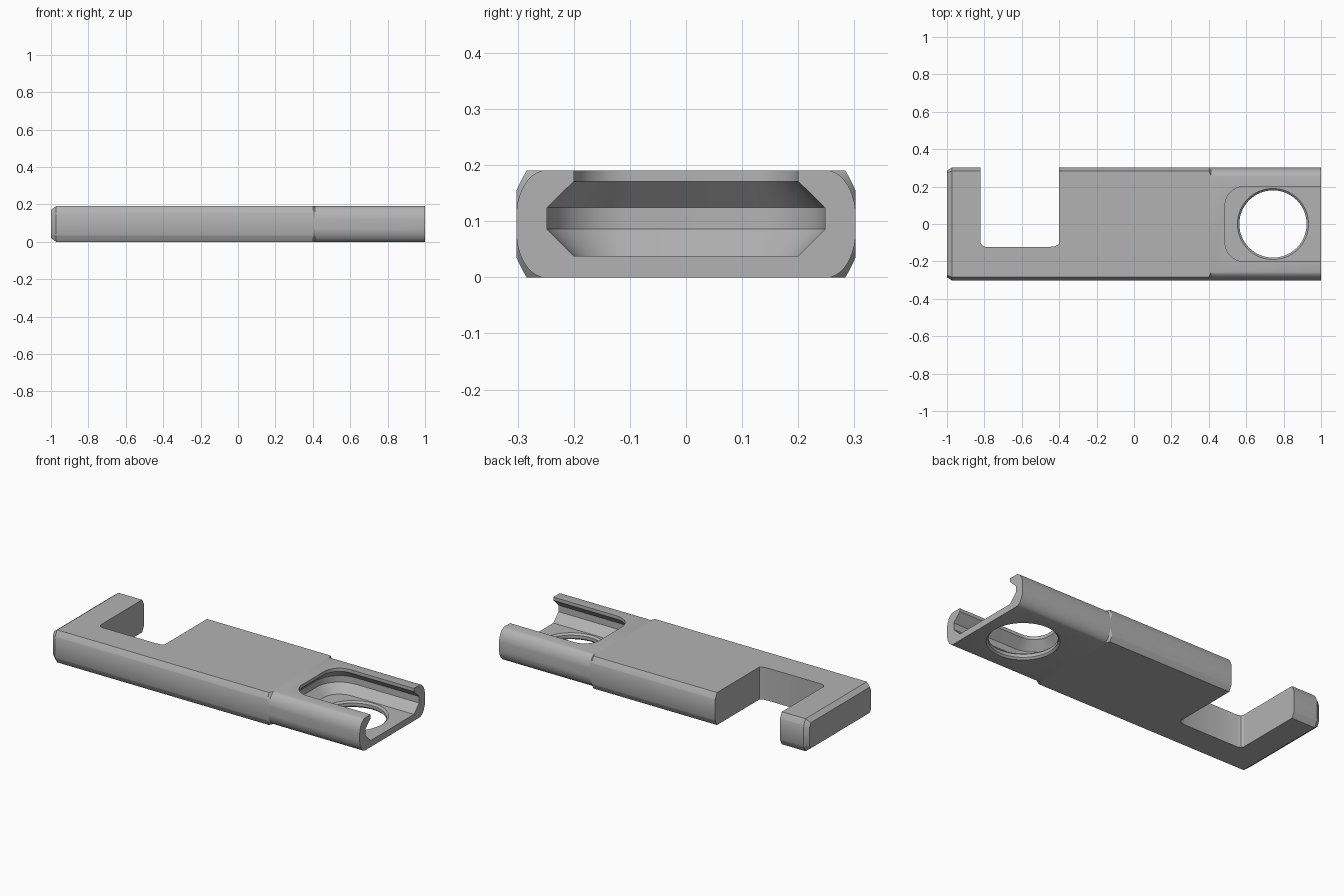
import bpy, bmesh, math

if "Cube" in bpy.data.objects:
    bpy.data.objects.remove(bpy.data.objects["Cube"], do_unlink=True)

grey = bpy.data.materials.new("plain grey")
grey.use_nodes = True
COLOUR = (0.45, 0.45, 0.45, 1)
grey.diffuse_color = COLOUR
grey.node_tree.nodes["Principled BSDF"].inputs["Base Color"].default_value = COLOUR


def loft(name, rings):
    """Skin a row of closed rings with equal point counts and cap both ends."""
    bm = bmesh.new()
    rows = [[bm.verts.new(p) for p in ring] for ring in rings]
    n = len(rows[0])
    for a, b in zip(rows, rows[1:]):
        for i in range(n):
            j = (i + 1) % n
            bm.faces.new((a[i], a[j], b[j], b[i]))
    bm.faces.new(rows[0])
    bm.faces.new(rows[-1])
    bmesh.ops.recalc_face_normals(bm, faces=bm.faces)
    mesh = bpy.data.meshes.new(name)
    bm.to_mesh(mesh)
    bm.free()
    mesh.materials.append(grey)
    obj = bpy.data.objects.new(name, mesh)
    bpy.context.collection.objects.link(obj)
    return obj


def section(x, half, low, high, a, b, bulge):
    """Bar cross-section; corners are a wide, b tall, from flat (0) to round (1)."""
    mid, h = (low + high) / 2, (high - low) / 2
    steps = 8
    corner = []
    for i in range(steps + 1):
        t = i / steps
        ang = t * math.pi / 2
        y = (1 - bulge) * t + bulge * (1 - math.cos(ang))
        z = (1 - bulge) * (1 - t) + bulge * (1 - math.sin(ang))
        corner.append((half - a * y, h - b * z))
    # corner runs from the side wall up to the top face
    corner = [(half - a * (i / steps) * (1 - bulge) - a * bulge * (1 - math.cos(i / steps * math.pi / 2)),
               h - b * (1 - i / steps) * (1 - bulge) - b * bulge * (1 - math.sin(i / steps * math.pi / 2)))
              for i in range(steps + 1)]
    back = corner[::-1]
    pts = (corner + [(-y, z) for y, z in back]
           + [(-y, -z) for y, z in corner] + [(y, -z) for y, z in back])
    return [(x, y, mid + z) for y, z in pts]


def circle(x, r, z, n=64):
    return [(x + r * math.cos(2 * math.pi * i / n), r * math.sin(2 * math.pi * i / n), z)
            for i in range(n)]


def slot_ring(d, z):
    """Round-cornered slot outline, open past the bar end, grown by d."""
    x0, half, r = 0.487 - d, 0.2 + d, 0.1 + d
    arc = [(x0 + r - r * math.sin(t), half - r + r * math.cos(t))
           for t in (i / 10 * math.pi / 2 for i in range(11))]
    pts = [(1.1, half)] + arc + [(x, -y) for x, y in arc[::-1]] + [(1.1, -half)]
    return [(x, y, z) for x, y in pts]


def cut(target, cutter):
    cutter.hide_render = True
    mod = target.modifiers.new(cutter.name, "BOOLEAN")
    mod.operation = "DIFFERENCE"
    mod.solver = "EXACT"
    mod.object = cutter
    bpy.context.view_layer.objects.active = target
    bpy.ops.object.modifier_apply(modifier=mod.name)
    bpy.data.objects.remove(cutter, do_unlink=True)


# Bar: chamfered left end, thin-chamfered grip, rounder right part
bar = loft("latch_bar", [
    section(-1, 0.285, 0.02, 0.17, 0.012, 0.025, 0.1),
    section(-0.973, 0.302, 0, 0.19, 0.018, 0.035, 0.1),
    section(0.4, 0.302, 0, 0.19, 0.018, 0.035, 0.1),
    section(0.412, 0.302, 0, 0.19, 0.045, 0.07, 0.8),
    section(1, 0.302, 0, 0.19, 0.045, 0.07, 0.8),
])

# Hook notch open to the back
notch = [(-0.82, 0.5), (-0.82, -0.1), (-0.813, -0.114), (-0.795, -0.122),
         (-0.445, -0.122), (-0.42, -0.118), (-0.4, -0.108), (-0.4, 0.5)]
cut(bar, loft("notch_cutter", [[(x, y, z) for x, y in notch] for z in (-0.1, 0.3)]))

# Undercut slot open to the right end
cut(bar, loft("slot_cutter", [slot_ring(d, z) for d, z in (
    (0, 0.038), (0.048, 0.086), (0.048, 0.124), (0, 0.171), (0, 0.25))]))

# Through hole with bevelled rims
cut(bar, loft("hole_cutter", [circle(0.743, r, z) for r, z in (
    (0.19, -0.05), (0.19, 0), (0.18, 0.01), (0.18, 0.028), (0.19, 0.038), (0.19, 0.1))]))

bpy.ops.object.select_all(action="DESELECT")
bar.select_set(True)
bpy.context.view_layer.objects.active = bar
bpy.ops.object.shade_smooth_by_angle(angle=math.radians(25))
